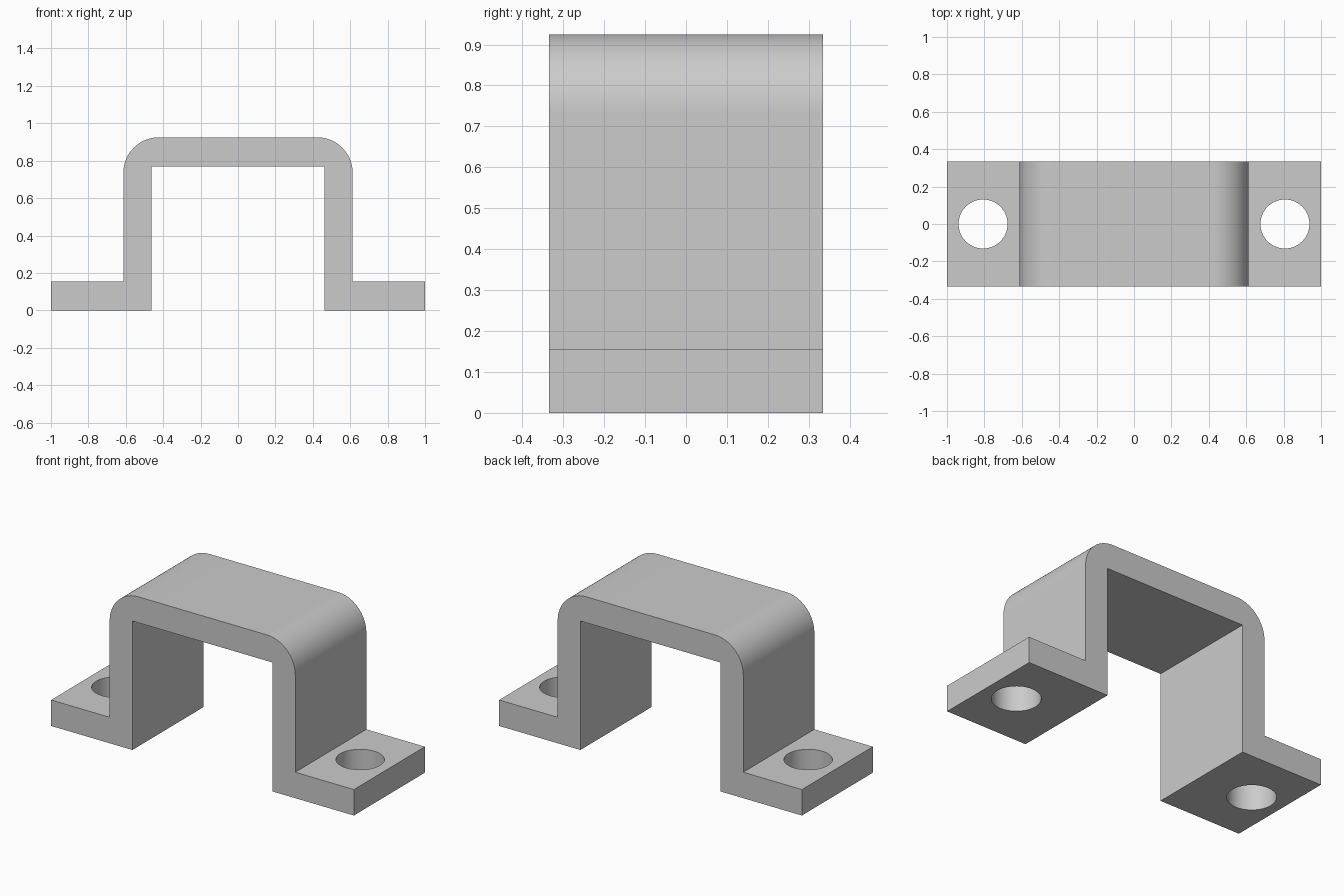
import bpy
import bmesh
from math import sin, cos, pi

cube = bpy.data.objects.get("Cube")
if cube:
    bpy.data.objects.remove(cube, do_unlink=True)

# Dimensions
HALF_LENGTH, HALF_DEPTH = 1.0, 0.335
OUTER, INNER = 0.613, 0.463
TOP, UNDERSIDE, FLANGE = 0.925, 0.77, 0.155
BEND, ARC_STEPS = 0.19, 24
HOLE_X, HOLE_RADIUS = 0.807, 0.131

# Plain metal colour
metal = bpy.data.materials.new("light_grey_metal")
metal.use_nodes = True
grey = (0.6, 0.6, 0.6, 1)
metal.diffuse_color = grey
metal.node_tree.nodes["Principled BSDF"].inputs["Base Color"].default_value = grey

# Half of the strap profile, from the inner top corner round to the outer bend
half = [(INNER, UNDERSIDE), (INNER, 0), (HALF_LENGTH, 0),
        (HALF_LENGTH, FLANGE), (OUTER, FLANGE)]
for i in range(ARC_STEPS + 1):
    a = pi / 2 * i / ARC_STEPS
    half.append((OUTER - BEND + BEND * cos(a), TOP - BEND + BEND * sin(a)))
profile = half + [(-x, z) for x, z in reversed(half)]

# Extrude the profile through the depth
bm = bmesh.new()
face = bm.faces.new([bm.verts.new((x, -HALF_DEPTH, z)) for x, z in profile])
result = bmesh.ops.extrude_face_region(bm, geom=[face])
moved = [v for v in result["geom"] if isinstance(v, bmesh.types.BMVert)]
bmesh.ops.translate(bm, vec=(0, 2 * HALF_DEPTH, 0), verts=moved)
bmesh.ops.recalc_face_normals(bm, faces=bm.faces)
mesh = bpy.data.meshes.new("saddle_bracket")
bm.to_mesh(mesh)
bm.free()
mesh.materials.append(metal)
bracket = bpy.data.objects.new("saddle_bracket", mesh)
bpy.context.collection.objects.link(bracket)

# Bolt holes through both flanges
cutters = []
for side, x in (("left", HOLE_X), ("right", -HOLE_X)):
    bpy.ops.mesh.primitive_cylinder_add(vertices=64, radius=HOLE_RADIUS,
                                        depth=3 * FLANGE, location=(x, 0, FLANGE / 2))
    cutter = bpy.context.object
    cutter.name = side + "_hole_cutter"
    cutter.hide_render = True
    cutter.data.materials.append(metal)
    cutters.append(cutter)
    cut = bracket.modifiers.new(side + "_bolt_hole", "BOOLEAN")
    cut.operation = "DIFFERENCE"
    cut.solver = "EXACT"
    cut.object = cutter

# Apply the cuts, then smooth the bends and bores
bpy.ops.object.select_all(action="DESELECT")
bracket.select_set(True)
bpy.context.view_layer.objects.active = bracket
for name in [m.name for m in bracket.modifiers]:
    bpy.ops.object.modifier_apply(modifier=name)
for cutter in cutters:
    bpy.data.objects.remove(cutter, do_unlink=True)
bpy.ops.object.shade_smooth_by_angle(angle=pi / 6)
